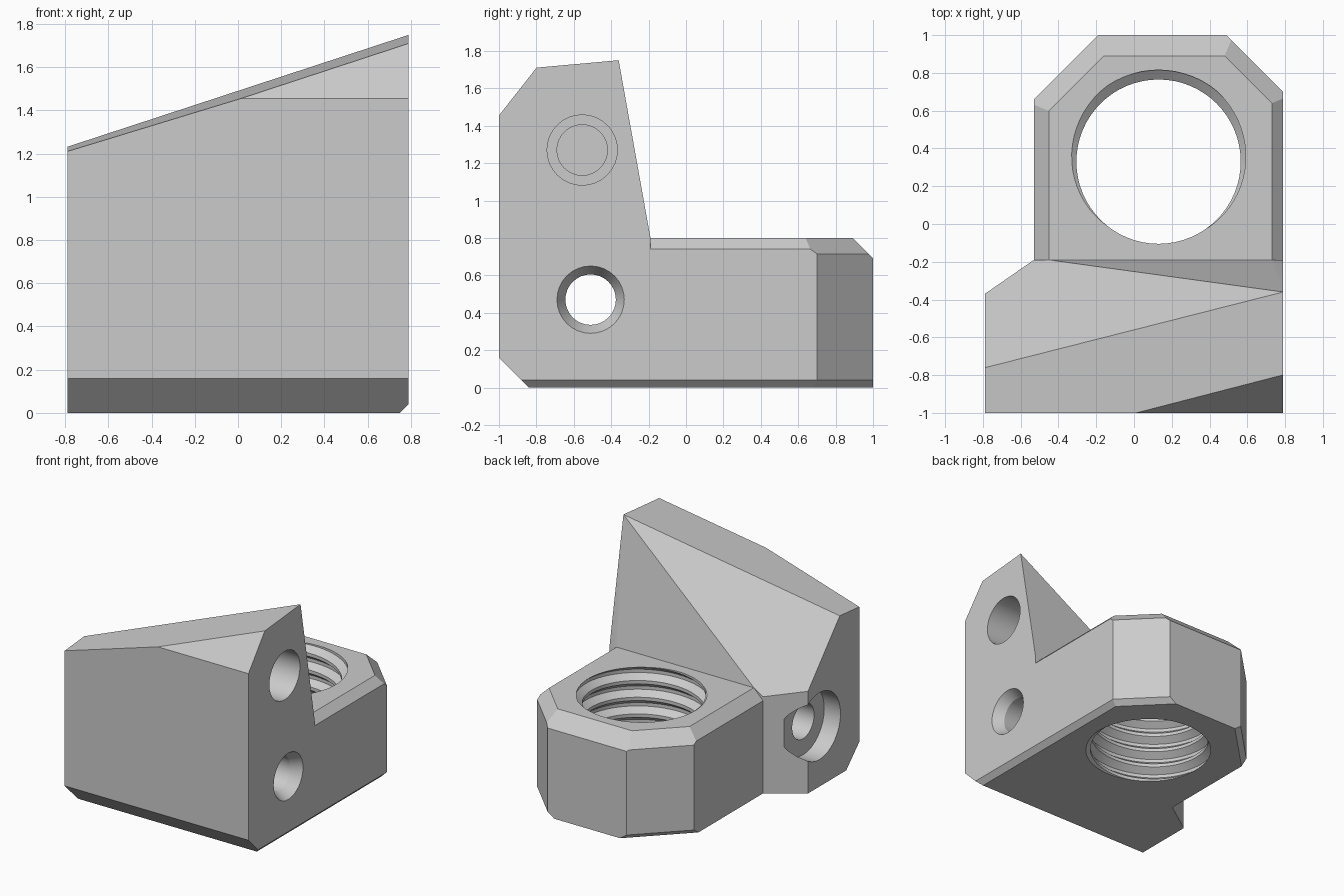
import bpy, bmesh, math
from mathutils import Vector

if "Cube" in bpy.data.objects:
    bpy.data.objects.remove(bpy.data.objects["Cube"], do_unlink=True)

grey = bpy.data.materials.new("plain_grey")
grey.use_nodes = True
grey.diffuse_color = (0.6, 0.6, 0.6, 1)
grey.node_tree.nodes["Principled BSDF"].inputs["Base Color"].default_value = (0.6, 0.6, 0.6, 1)


def to_object(bm, name):
    bmesh.ops.recalc_face_normals(bm, faces=bm.faces[:])
    mesh = bpy.data.meshes.new(name)
    bm.to_mesh(mesh)
    bm.free()
    mesh.materials.append(grey)
    obj = bpy.data.objects.new(name, mesh)
    bpy.context.collection.objects.link(obj)
    return obj


def cut_prism(name, outline, height, planes):
    """Extrude an outline upward, then slice off everything outside each plane."""
    bm = bmesh.new()
    base = bm.faces.new([bm.verts.new((x, y, 0)) for x, y in outline])
    top = bmesh.ops.extrude_face_region(bm, geom=[base])["geom"]
    bmesh.ops.translate(bm, vec=(0, 0, height),
                        verts=[v for v in top if isinstance(v, bmesh.types.BMVert)])
    if not base.is_valid or all(len(e.link_faces) == 2 for e in bm.edges) is False:
        bmesh.ops.holes_fill(bm, edges=[e for e in bm.edges if e.is_boundary])
    for point, normal in planes:
        bmesh.ops.bisect_plane(bm, geom=bm.verts[:] + bm.edges[:] + bm.faces[:], dist=1e-5,
                               plane_co=point, plane_no=Vector(normal).normalized(),
                               clear_outer=True)
        bmesh.ops.holes_fill(bm, edges=[e for e in bm.edges if e.is_boundary])
    return to_object(bm, name)


def bore(name, profile, y, z, sides=32):
    """Stepped round cutter lying along x; profile holds (x, radius)."""
    bm = bmesh.new()
    rings = [[bm.verts.new((x, y + r * math.cos(a), z + r * math.sin(a)))
              for a in (math.tau * i / sides for i in range(sides))] for x, r in profile]
    for a, b in zip(rings, rings[1:]):
        for i in range(sides):
            j = (i + 1) % sides
            bm.faces.new((a[i], a[j], b[j], b[i]))
    bm.faces.new(rings[0])
    bm.faces.new(rings[-1])
    return to_object(bm, name)


def threaded_rod(name, cx, cy, minor, major, pitch, z0, turns, sides=64):
    """Closed helical cutter; each column is raised by its share of the pitch."""
    steps = [(0, minor), (0.2, minor), (0.5, major), (0.7, major)]
    k = len(steps)
    rows = turns * k
    bm = bmesh.new()
    cols = []
    for i in range(sides):
        a = math.tau * i / sides
        col = []
        for j in range(rows + k + 1):
            phase, r = steps[j % k]
            z = z0 + pitch * (j // k + phase + i / sides)
            col.append(bm.verts.new((cx + r * math.cos(a), cy + r * math.sin(a), z)))
        cols.append(col)
    for i in range(sides):
        nxt, s = (cols[i + 1], 0) if i < sides - 1 else (cols[0], k)
        for j in range(rows):
            bm.faces.new((cols[i][j], nxt[j + s], nxt[j + s + 1], cols[i][j + 1]))
    # end caps, each a fan that includes the step at the seam
    for j in (0, rows):
        centre = bm.verts.new((cx, cy, z0 + pitch * (j / k + 0.5)))
        loop = [c[j] for c in cols] + [cols[0][j + s] for s in range(k, -1, -1)]
        for p, q in zip(loop, loop[1:]):
            bm.faces.new((centre, p, q))
    # unused column ends
    bmesh.ops.delete(bm, geom=[v for v in bm.verts if not v.link_faces], context="VERTS")
    return to_object(bm, name)


def combine(target, other, operation):
    mod = target.modifiers.new(operation.lower(), "BOOLEAN")
    mod.operation, mod.solver, mod.object = operation, "EXACT", other
    bpy.ops.object.select_all(action="DESELECT")
    bpy.context.view_layer.objects.active = target
    target.select_set(True)
    bpy.ops.object.modifier_apply(modifier=mod.name)
    bpy.data.objects.remove(other, do_unlink=True)


# Wedge-shaped tower at the front
peak = (0.79, -0.36, 1.75)
right_foot = ((0.79, 0, 0.04), (1, 0, -1))
bracket = cut_prism(
    "bracket",
    [(-0.79, -1), (0.79, -1), (0.79, -0.19), (-0.53, -0.19), (-0.79, -0.37)], 2.2,
    [(peak, (-0.305, -0.09, 1)),             # sloping top
     ((0, -1, 1.455), (0, -1.27, 1)),        # front top corner
     (peak, (-0.612, 1.12, 1)),              # long rear slope
     (peak, (0, 0.95, 0.17)),                # steep rear face
     ((0, -1, 0.16), (0, -1, -1)),           # front foot
     right_foot])

# Eight-sided collar behind the tower, bevelled along its rim
d = math.sqrt(0.5)
collar = cut_prism(
    "collar",
    [(-0.53, -0.3), (0.79, -0.3), (0.79, 0.7), (0.49, 1), (-0.19, 1), (-0.53, 0.66)], 0.8,
    [((-0.53, 0, 0.72), (-1, 0, 1)),
     ((0.79, 0, 0.74), (1, 0, 1)),
     ((0, 1, 0.69), (0, 1, 1)),
     ((0.64, 0.85, 0.715), (d, d, 1)),
     ((-0.36, 0.83, 0.7), (-d, d, 1)),
     ((0.64, 0.85, 0.04), (d, d, -1)),
     ((-0.36, 0.83, 0.04), (-d, d, -1)),
     right_foot])
combine(bracket, collar, "UNION")

# Threaded socket through the collar
combine(bracket, threaded_rod("thread", 0.13, 0.33, 0.435, 0.485, 0.13, -0.35, 10), "DIFFERENCE")

# Cross hole with countersink and counterbore, and the blind hole above
combine(bracket, bore("cross_hole", [(0.82, 0.197), (0.71, 0.135), (-0.65, 0.135),
                                     (-0.65, 0.26), (-0.9, 0.26)], -0.51, 0.47), "DIFFERENCE")
combine(bracket, bore("blind_hole", [(0.85, 0.188), (0.35, 0.188), (0.35, 0.135),
                                     (0.2, 0.135)], -0.555, 1.27), "DIFFERENCE")

bpy.ops.object.shade_smooth_by_angle(angle=math.radians(20))
